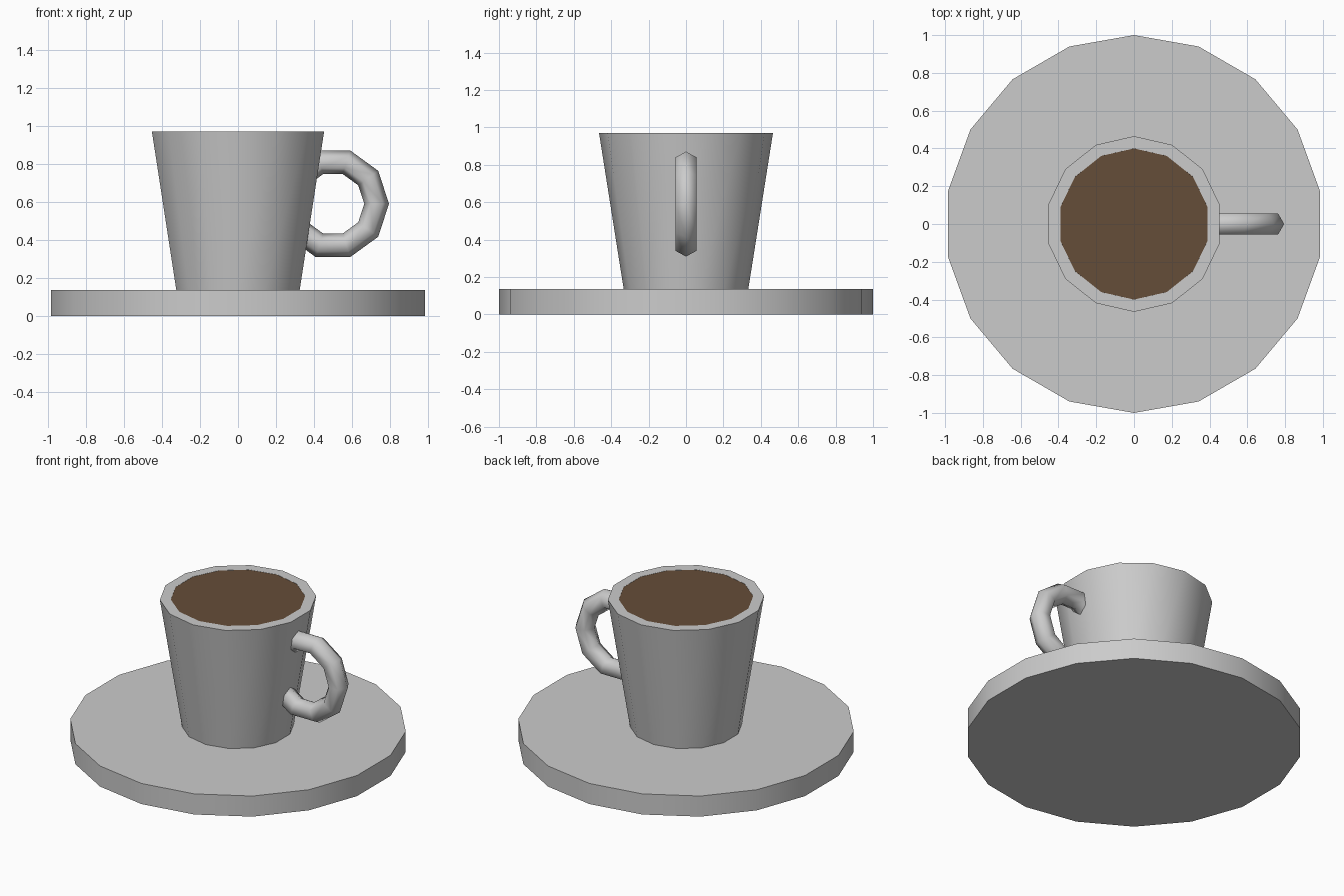
import bpy, bmesh
from math import pi, sin, cos, radians

if "Cube" in bpy.data.objects:
    bpy.data.objects.remove(bpy.data.objects["Cube"])


def lathe(name, profile, sides):
    """Stack rings of (radius, z), capped at both ends, with a vertex on +y."""
    bm = bmesh.new()
    rings = []
    for r, z in profile:
        rings.append([bm.verts.new((r * cos(pi / 2 + 2 * pi * i / sides),
                                    r * sin(pi / 2 + 2 * pi * i / sides), z))
                      for i in range(sides)])
    for a, b in zip(rings, rings[1:]):
        for i in range(sides):
            j = (i + 1) % sides
            bm.faces.new((a[i], a[j], b[j], b[i]))
    bm.faces.new(rings[0][::-1])
    bm.faces.new(rings[-1])
    bmesh.ops.recalc_face_normals(bm, faces=bm.faces)
    mesh = bpy.data.meshes.new(name)
    bm.to_mesh(mesh)
    bm.free()
    ob = bpy.data.objects.new(name, mesh)
    bpy.context.collection.objects.link(ob)
    bpy.ops.object.select_all(action='DESELECT')
    ob.select_set(True)
    bpy.context.view_layer.objects.active = ob
    bpy.ops.object.shade_smooth_by_angle(angle=radians(30))
    return ob


# Saucer: flat 18-sided disc
lathe("saucer", [(1.0, 0), (1.0, 0.135)], 18)

# Cup: tapered 14-sided body with a flat rim and a shallow well for the drink
lathe("cup", [(0.333, 0.135), (0.465, 0.97), (0.4, 0.97), (0.397, 0.95)], 14)

# Coffee: filled almost to the rim
coffee = lathe("coffee", [(0.397, 0.95), (0.4, 0.969)], 14)
brown = bpy.data.materials.new("coffee_brown")
brown.diffuse_color = (0.13, 0.075, 0.04, 1)
brown.use_nodes = True
brown.node_tree.nodes["Principled BSDF"].inputs["Base Color"].default_value = brown.diffuse_color
coffee.data.materials.append(brown)

# Handle: upright ring partly sunk into the cup wall
bpy.ops.mesh.primitive_torus_add(major_segments=10, minor_segments=6,
                                 major_radius=0.23, minor_radius=0.065,
                                 location=(0.5, 0, 0.59), rotation=(pi / 2, 0, 0))
bpy.context.object.name = "handle"
bpy.ops.object.shade_smooth()
